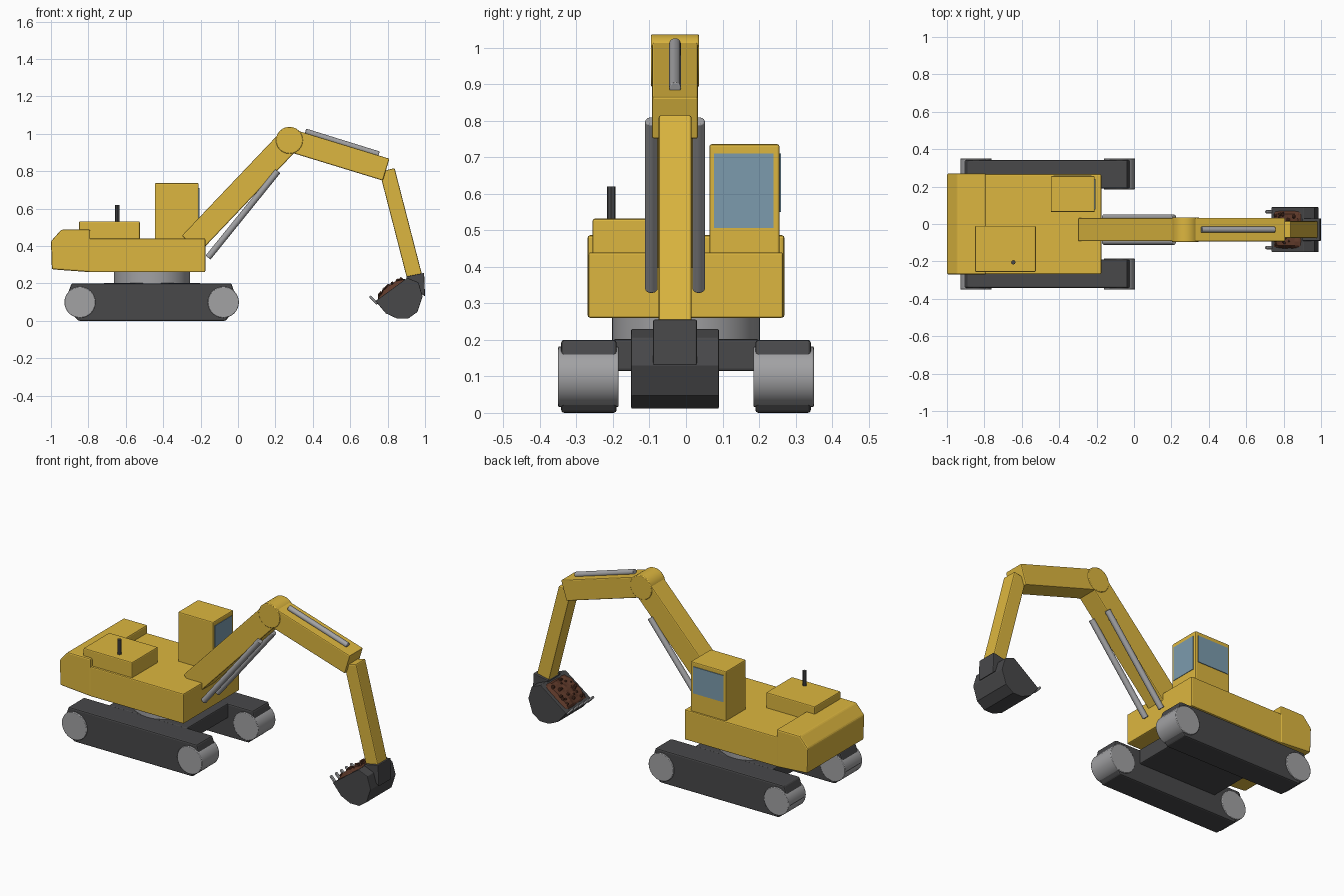
import bpy, bmesh, math, random
from mathutils import Vector

if "Cube" in bpy.data.objects:
    bpy.data.objects.remove(bpy.data.objects["Cube"])

random.seed(4)


def material(name, r, g, b):
    m = bpy.data.materials.new(name)
    m.diffuse_color = (r, g, b, 1)
    m.use_nodes = True
    m.node_tree.nodes["Principled BSDF"].inputs["Base Color"].default_value = m.diffuse_color
    return m


YELLOW = material("yellow_paint", 0.72, 0.47, 0.05)
DARK = material("dark_rubber", 0.065, 0.065, 0.068)
STEEL = material("steel", 0.36, 0.36, 0.37)
GLASS = material("glass", 0.20, 0.33, 0.42)
SOIL = material("soil", 0.11, 0.04, 0.022)


def finish(name, bm, mat, bevel=0.0, smooth=False):
    bmesh.ops.recalc_face_normals(bm, faces=bm.faces)
    me = bpy.data.meshes.new(name)
    bm.to_mesh(me)
    bm.free()
    if smooth:
        me.shade_smooth()
        me.set_sharp_from_angle(angle=math.radians(35))
    me.materials.append(mat)
    ob = bpy.data.objects.new(name, me)
    bpy.context.collection.objects.link(ob)
    if bevel:
        mod = ob.modifiers.new("bevel", 'BEVEL')
        mod.width = bevel
        mod.segments = 2
        mod.limit_method = 'ANGLE'
        mod.angle_limit = math.radians(40)
    return ob


def prism(name, profile, y0, y1, mat, bevel=0.006):
    """Extrude an xz profile from y0 to y1."""
    bm = bmesh.new()
    face = bm.faces.new([bm.verts.new((x, y0, z)) for x, z in profile])
    new = bmesh.ops.extrude_face_region(bm, geom=[face])["geom"]
    bmesh.ops.translate(bm, vec=(0, y1 - y0, 0),
                        verts=[v for v in new if isinstance(v, bmesh.types.BMVert)])
    return finish(name, bm, mat, bevel)


def box(name, x0, x1, y0, y1, z0, z1, mat, bevel=0.006):
    return prism(name, [(x0, z0), (x1, z0), (x1, z1), (x0, z1)], y0, y1, mat, bevel)


def beam(name, a, b, width, y0, y1, mat):
    """Rectangular arm between two xz points."""
    a, b = Vector(a), Vector(b)
    d = (b - a).normalized()
    n = Vector((-d.y, d.x)) * width / 2
    return prism(name, [a - n, b - n, b + n, a + n], y0, y1, mat)


def rod(name, a, b, r, mat, seg=24, bevel=0.0):
    """Cylinder between two points."""
    a, b = Vector(a), Vector(b)
    bm = bmesh.new()
    bmesh.ops.create_cone(bm, cap_ends=True, segments=seg, radius1=r, radius2=r,
                          depth=(b - a).length)
    bm.transform((b - a).to_track_quat('Z', 'Y').to_matrix().to_4x4())
    bmesh.ops.translate(bm, vec=(a + b) / 2, verts=bm.verts)
    return finish(name, bm, mat, bevel, True)


# Crawler tracks with end rollers
track = [(-0.89, 0.2), (-0.035, 0.2), (0.0, 0.09), (-0.065, 0.0), (-0.855, 0.0), (-0.93, 0.09)]
for side, s in (("right", -1), ("left", 1)):
    prism(side + "_track", track, min(s * 0.19, s * 0.342), max(s * 0.19, s * 0.342), DARK, 0.008)
    for end, x in (("front", -0.078), ("rear", -0.845)):
        rod(f"{side}_{end}_roller", (x, s * 0.185, 0.099), (x, s * 0.35, 0.099), 0.083, STEEL, 32, 0.003)

# Undercarriage and turntable
box("undercarriage", -0.72, -0.2, -0.2, 0.2, 0.115, 0.202, DARK)
rod("turntable", (-0.46, 0, 0.19), (-0.46, 0, 0.27), 0.203, STEEL, 48)

# Body
box("body_deck", -0.8, -0.175, -0.268, 0.266, 0.26, 0.44, YELLOW)
prism("counterweight", [(-0.995, 0.275), (-0.79, 0.26), (-0.79, 0.487), (-0.945, 0.487), (-1.0, 0.425)],
      -0.27, 0.27, YELLOW, 0.008)
box("engine_hood", -0.85, -0.525, -0.256, -0.01, 0.43, 0.532, YELLOW)
rod("exhaust", (-0.645, -0.205, 0.52), (-0.645, -0.205, 0.62), 0.012, DARK, 8)

# Cab and windows
box("cab", -0.445, -0.21, 0.064, 0.256, 0.43, 0.736, YELLOW)
box("front_window", -0.215, -0.207, 0.077, 0.24, 0.507, 0.71, GLASS, 0)
box("side_window", -0.43, -0.227, 0.25, 0.26, 0.55, 0.71, GLASS, 0)

# Boom, upper arm and stick, all centred on YC
YC = -0.03
beam("boom", (-0.253, 0.41), (0.275, 0.965), 0.13, YC - 0.062, YC + 0.062, YELLOW)
beam("upper_arm", (0.275, 0.966), (0.792, 0.808), 0.122, YC - 0.063, YC + 0.063, YELLOW)
rod("boom_joint", (0.275, YC - 0.066, 0.965), (0.275, YC + 0.066, 0.965), 0.072, YELLOW, 32, 0.004)
beam("stick", (0.797, 0.806), (0.953, 0.2), 0.083, YC - 0.045, YC + 0.045, YELLOW)

# Hydraulic cylinders
for side, s in (("right", -1), ("left", 1)):
    y = YC + s * 0.065
    rod(side + "_boom_cylinder", (-0.16, y, 0.338), (0.213, y, 0.8), 0.017, STEEL, 20, 0.003)
rod("arm_cylinder", (0.36, YC, 1.012), (0.753, YC, 0.89), 0.016, STEEL, 20, 0.003)

# Bucket, bracket and teeth
prism("bucket", [(0.735, 0.105), (0.79, 0.04), (0.85, 0.012), (0.91, 0.012), (0.96, 0.048),
                 (0.987, 0.13), (0.965, 0.205), (0.905, 0.23)], YC - 0.12, YC + 0.12, DARK, 0.003)
prism("bucket_bracket", [(0.9, 0.237), (0.995, 0.256), (1.0, 0.13), (0.96, 0.16), (0.9, 0.19)],
      YC - 0.06, YC + 0.06, DARK, 0.004)
for i in range(5):
    y = YC - 0.096 + i * 0.048
    beam(f"tooth_{i + 1}", (0.704, 0.132), (0.745, 0.09), 0.014, y - 0.009, y + 0.009, STEEL)

# Heaped soil along the bucket opening
lip, top = Vector((0.742, 0, 0.108)), Vector((0.9, 0, 0.225))
along = top - lip
up = Vector((-along.z, 0, along.x)).normalized()


def on_opening(u, v, h):
    return lip + along * u + up * h + Vector((0, YC + (v - 0.5) * 0.21, 0))


bm = bmesh.new()
N = 10
grid = []
for i in range(N + 1):
    row = []
    for j in range(N + 1):
        u, v = i / N, j / N
        edge = i in (0, N) or j in (0, N)
        h = -0.006 if edge else 0.018 * math.sin(math.pi * u) + random.uniform(0.0, 0.01)
        row.append(bm.verts.new(on_opening(u, v, h)))
    grid.append(row)
for i in range(N):
    for j in range(N):
        bm.faces.new((grid[i][j], grid[i + 1][j], grid[i + 1][j + 1], grid[i][j + 1]))
soil = finish("soil_heap", bm, SOIL)
if soil.data.polygons[N * N // 2].normal.dot(up) < 0:
    soil.data.flip_normals()

# Loose clods
bm = bmesh.new()
for k in range(26):
    u, v = random.uniform(0.12, 0.88), random.uniform(0.08, 0.92)
    p = on_opening(u, v, 0.018 * math.sin(math.pi * u) + 0.008)
    ball = bmesh.ops.create_icosphere(bm, subdivisions=1, radius=random.uniform(0.006, 0.012))
    bmesh.ops.translate(bm, vec=p, verts=ball["verts"])
finish("soil_clods", bm, SOIL)
